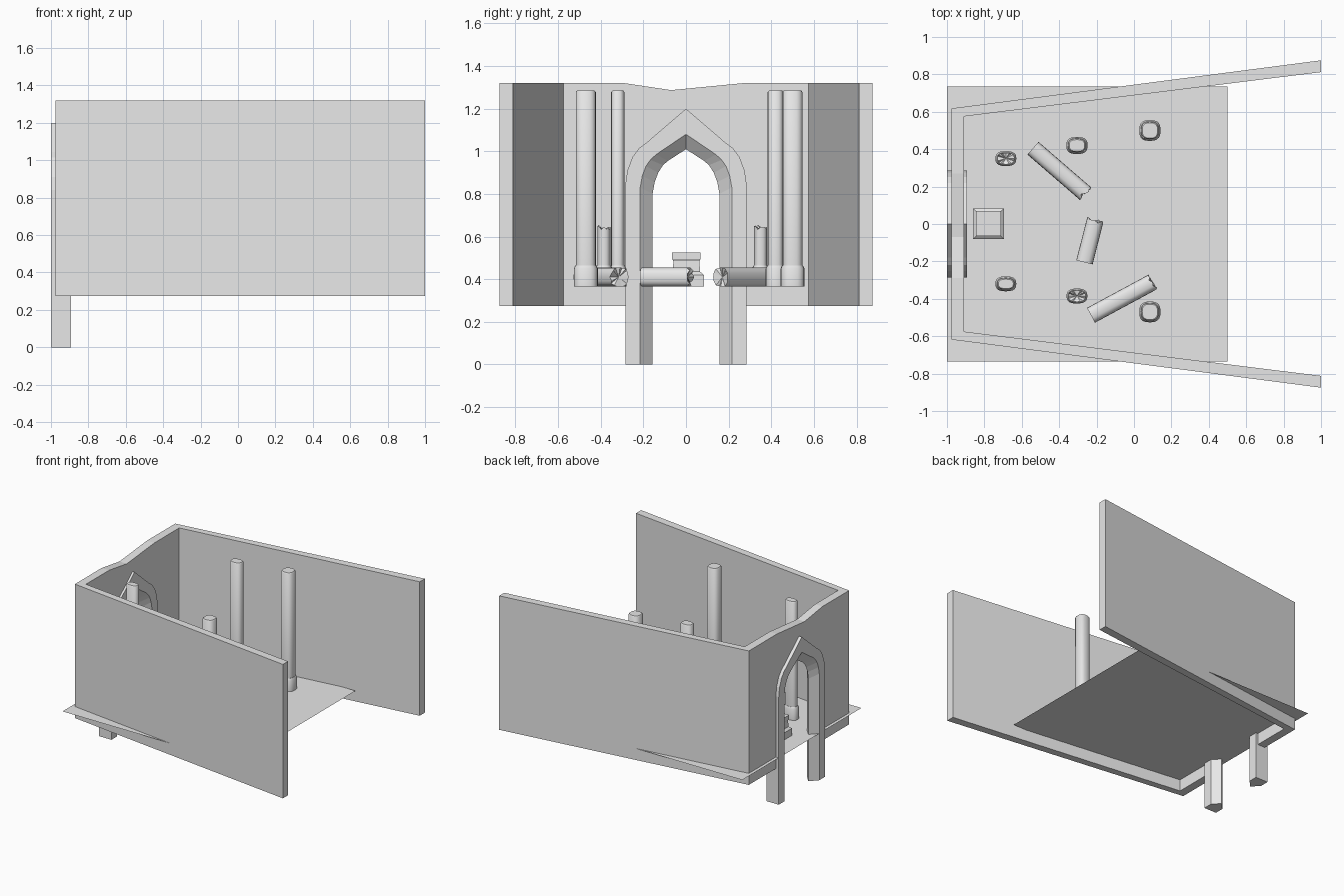
import bpy, bmesh, math, random
from mathutils import Vector, Matrix

if "Cube" in bpy.data.objects:
    bpy.data.objects.remove(bpy.data.objects["Cube"])

random.seed(4)
stone = bpy.data.materials.new("grey stone")
stone.diffuse_color = (0.8, 0.8, 0.8, 1)
stone.use_nodes = True
stone.node_tree.nodes["Principled BSDF"].inputs["Base Color"].default_value = stone.diffuse_color
FLOOR = 0.365          # floor height
LOW, HIGH = 0.275, 1.32  # wall bottom and top


def loft(name, rings, caps=(True, True), skip=(), tip=None, smooth=False, matrix=None):
    """Join closed rings of points into a skin; tip closes the end with a fan."""
    bm = bmesh.new()
    rows = [[bm.verts.new(p) for p in ring] for ring in rings]
    n = len(rows[0])
    for a, b in zip(rows, rows[1:]):
        for i in range(n):
            if i not in skip:
                j = (i + 1) % n
                bm.faces.new((a[i], a[j], b[j], b[i]))
    if caps[0]:
        bm.faces.new(rows[0][::-1])
    if tip is not None:
        t = bm.verts.new(tip)
        for i in range(n):
            bm.faces.new((rows[-1][i], rows[-1][(i + 1) % n], t))
    elif caps[1]:
        bm.faces.new(rows[-1])
    bmesh.ops.recalc_face_normals(bm, faces=bm.faces)
    if matrix:
        bm.transform(matrix)
    mesh = bpy.data.meshes.new(name)
    bm.to_mesh(mesh)
    bm.free()
    mesh.materials.append(stone)
    obj = bpy.data.objects.new(name, mesh)
    bpy.context.collection.objects.link(obj)
    if smooth:
        bpy.context.view_layer.objects.active = obj
        obj.select_set(True)
        bpy.ops.object.shade_smooth_by_angle(angle=math.radians(40))
        obj.select_set(False)
    return obj


def oval(hx, hy, z, n=20):
    """Rounded-box cross-section."""
    def f(v):
        return math.copysign(abs(v) ** 0.75, v)
    return [Vector((hx * f(math.cos(2 * math.pi * i / n)),
                    hy * f(math.sin(2 * math.pi * i / n)), z)) for i in range(n)]


def square(h, z):
    return [Vector((sx * h, sy * h, z)) for sx, sy in ((1, 1), (-1, 1), (-1, -1), (1, -1))]


def ragged(hx, hy, z):
    """Broken top edge, with the point that closes it."""
    ring = oval(hx, hy, z)
    for i, p in enumerate(ring):
        p.z += random.uniform(-0.018, 0.012) if i % 2 else 0
    return ring, Vector((0, 0, z - 0.012))


# Pointed arch, half outlines (y, z) from foot to apex
outer = [(.285, 0), (.285, .84), (.275, .91), (.25, .975), (.22, 1.015), (.18, 1.045), (0, 1.2)]
middle = [(.215, 0), (.215, .83), (.205, .885), (.188, .93), (.167, .96), (.14, .985), (0, 1.08)]
inner = [(.157, 0), (.157, .80), (.147, .855), (.13, .90), (.108, .935), (.085, .955), (0, 1.01)]


def mirrored(half):
    return half + [(-y, z) for y, z in half[-2::-1]]


stations = []
for o, m, i in zip(mirrored(outer), mirrored(middle), mirrored(inner)):
    stations.append([(-1, *o), (-1, *m), (-.946, *i), (-.893, *m), (-.893, *o)])
loft("pointed_arch", stations)

# Back wall with sagging top edge and doorway, mitred into the side walls
door = [(y, max(z, LOW)) for y, z in mirrored(middle)]


def back_profile(x, end):
    outline = [(end, LOW), (end, HIGH), (.27, HIGH), (-.07, 1.287), (-.29, HIGH),
               (-end, HIGH), (-end, LOW)] + door[::-1]
    return [(x, y, z) for y, z in outline]


loft("back_wall", [back_profile(-.975, .618), back_profile(-.91, .575)], skip=(0, 5))

# Splayed side walls
for side, name in ((1, "left_wall"), (-1, "right_wall")):
    plan = [(-.975, .618), (1, .875), (1, .812), (-.91, .575)]
    loft(name, [[(x, side * y, z) for x, y in plan] for z in (LOW, HIGH)], skip=(3,))

# Thin floor sheet
loft("floor", [[(-1, -.735, FLOOR), (.5, -.735, FLOOR), (.5, .735, FLOOR), (-1, .735, FLOOR)]],
     caps=(False, True))

# Standing columns on bases: x, y, half sizes, broken or whole
columns = [(.085, .50, .047, .047, False), (.085, -.47, .047, .047, False),
           (-.305, .42, .047, .037, False), (-.305, -.385, .046, .031, True),
           (-.685, .35, .046, .031, True), (-.685, -.32, .046, .031, False)]
for k, (x, y, hx, hy, broken) in enumerate(columns, 1):
    place = Matrix.Translation((x, y, FLOOR))
    bx, by = hx + .010, hy + .009
    loft(f"column_base_{k}", [oval(bx, by, 0), oval(bx, by, .085), oval(hx + .002, hy + .002, .1)],
         smooth=True, matrix=place)
    rings, tip = [oval(hx, hy, .085)], None
    if broken:
        ring, tip = ragged(hx, hy, .28)
        rings.append(ring)
    else:
        rings += [oval(hx, hy, .912), oval(hx - .006, hy - .006, .92)]
    loft(f"column_shaft_{k}", rings, tip=tip, smooth=True, matrix=place)

# Fallen shafts, from the clean end to the broken end
fallen = [((-.54, .405), (-.26, .163)), ((-.265, -.205), (-.208, .018)), ((-.23, -.488), (.10, -.31))]
for k, (a, b) in enumerate(fallen, 1):
    start, end = Vector((*a, FLOOR + .045)), Vector((*b, FLOOR + .045))
    axis = end - start
    turn = Matrix.Translation(start) @ Matrix.Rotation(math.atan2(axis.y, axis.x), 4, 'Z') \
        @ Matrix.Rotation(math.pi / 2, 4, 'Y')
    ring, tip = ragged(.045, .045, axis.length)
    loft(f"fallen_shaft_{k}", [oval(.045, .045, 0), ring], tip=tip, smooth=True, matrix=turn)

# Square pedestal facing the doorway
loft("pedestal", [square(.082, 0), square(.082, .055), square(.064, .07), square(.061, .12),
                  square(.067, .13), square(.067, .16)],
     matrix=Matrix.Translation((-.778, .002, FLOOR)))
